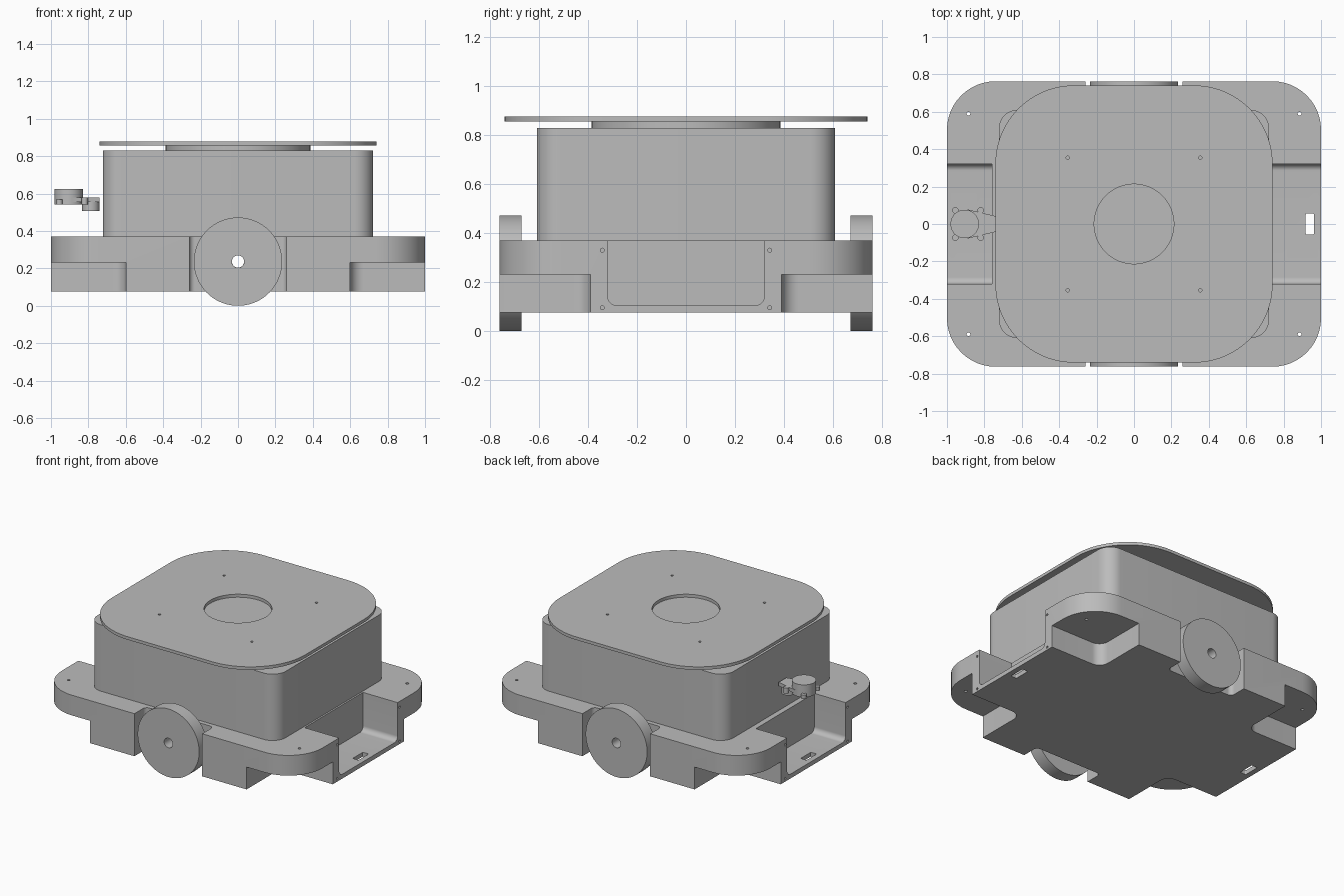
import bpy, bmesh, math
from mathutils import Vector

cube = bpy.data.objects.get("Cube")
if cube:
    bpy.data.objects.remove(cube, do_unlink=True)

grey = bpy.data.materials.new("plain grey")
grey.use_nodes = True
grey.diffuse_color = (0.5, 0.5, 0.5, 1)
grey.node_tree.nodes["Principled BSDF"].inputs["Base Color"].default_value = (0.5, 0.5, 0.5, 1)


def rounded(u0, u1, v0, v1, r, n=12):
    """Rounded rectangle profile, counter-clockwise."""
    pts = []
    corners = [(u1 - r, v1 - r), (u0 + r, v1 - r), (u0 + r, v0 + r), (u1 - r, v0 + r)]
    for k, (cu, cv) in enumerate(corners):
        for i in range(n + 1):
            a = math.pi / 2 * (k + i / n)
            pts.append((cu + r * math.cos(a), cv + r * math.sin(a)))
    return pts


def circle(u, v, r, n=64):
    return [(u + r * math.cos(2 * math.pi * i / n), v + r * math.sin(2 * math.pi * i / n))
            for i in range(n)]


def prism(name, pts, lo, hi, axis="z"):
    """Extrude a profile along an axis: z uses (x, y), y uses (x, z), x uses (y, z)."""
    place = {"z": lambda u, v, w: (u, v, w),
             "y": lambda u, v, w: (u, w, v),
             "x": lambda u, v, w: (w, u, v)}[axis]
    bm = bmesh.new()
    face = bm.faces.new([bm.verts.new(place(u, v, lo)) for u, v in pts])
    new = bmesh.ops.extrude_face_region(bm, geom=[face])["geom"]
    bmesh.ops.translate(bm, verts=[g for g in new if isinstance(g, bmesh.types.BMVert)],
                        vec=Vector(place(0, 0, hi - lo)))
    bmesh.ops.recalc_face_normals(bm, faces=bm.faces)
    me = bpy.data.meshes.new(name)
    bm.to_mesh(me)
    bm.free()
    me.materials.append(grey)
    ob = bpy.data.objects.new(name, me)
    bpy.context.collection.objects.link(ob)
    return ob


def activate(ob):
    bpy.ops.object.select_all(action="DESELECT")
    ob.select_set(True)
    bpy.context.view_layer.objects.active = ob


def cut(ob, *prism_args):
    """Subtract a prism from a part."""
    cutter = prism("cutter", *prism_args)
    cutter.hide_render = True
    mod = ob.modifiers.new("cut", "BOOLEAN")
    mod.operation = "DIFFERENCE"
    mod.solver = "EXACT"
    mod.object = cutter
    activate(ob)
    bpy.ops.object.modifier_apply(modifier=mod.name)
    bpy.data.objects.remove(cutter, do_unlink=True)


SIDES = (-1, 1)
parts = []


def span(a, b, s):
    return tuple(sorted((a * s, b * s)))


# Chassis with caster notches, wheel wells, end trays and screw holes
base = prism("chassis", rounded(-1, 1, -0.763, 0.763, 0.26), 0.075, 0.37)
parts.append(base)
for sx in SIDES:
    for sy in SIDES:
        cut(base, rounded(*span(0.6, 1.3, sx), *span(0.39, 1.1, sy), 0.07), -0.1, 0.23)
        cut(base, circle(0.885 * sx, 0.59 * sy, 0.01, 16), 0.1, 0.5)
for sy in SIDES:
    cut(base, rounded(-0.26, 0.26, *span(0.64, 1.0, sy), 0.03), -0.1, 0.6)
for sx, inner in ((-1, 0.76), (1, 0.735)):
    cut(base, rounded(-0.32, 0.32, 0.105, 0.7, 0.035), *span(inner, 1.2, sx), "x")
    cut(base, rounded(*span(0.918, 0.963, sx), -0.056, 0.056, 0.006), 0.0, 0.2)
    for y in (-0.342, 0.342):
        for z in (0.095, 0.33):
            cut(base, circle(y, z, 0.008, 12), *span(0.98, 1.1, sx), "x")
cut(base, circle(0, 0.237, 0.033, 32), -1, 1, "y")

# Upper housing
parts.append(prism("housing", rounded(-0.723, 0.723, -0.61, 0.61, 0.1), 0.368, 0.83))

# Round spacer under the top plate
parts.append(prism("spacer", circle(0, 0, 0.387, 96), 0.828, 0.856))

# Top plate with central opening and four screw holes
plate = prism("top_plate", rounded(-0.741, 0.741, -0.741, 0.741, 0.42, 24), 0.856, 0.877)
parts.append(plate)
cut(plate, circle(0, 0, 0.213, 96), 0.8, 0.95)
for sx in SIDES:
    for sy in SIDES:
        cut(plate, circle(0.354 * sx, 0.354 * sy, 0.009, 16), 0.8, 0.95)

# Drive wheels with axle bores
for sy, name in ((-1, "front_wheel"), (1, "back_wheel")):
    wheel = prism(name, circle(0, 0.236, 0.236, 96), *span(0.672, 0.762, sy), "y")
    cut(wheel, circle(0, 0.236, 0.033, 32), *span(0.5, 1, sy), "y")
    parts.append(wheel)

# Scanner: turret, tapered mount, motor and feet
parts.append(prism("scanner_turret", circle(-0.905, 0, 0.076), 0.54, 0.625))
parts.append(prism("scanner_mount",
                   [(-0.89, -0.078), (-0.74, -0.042), (-0.74, 0.042), (-0.89, 0.078)],
                   0.555, 0.58))
parts.append(prism("scanner_motor", circle(-0.787, 0, 0.046), 0.506, 0.578))
for sy in SIDES:
    for x, z0, z1 in ((-0.955, 0.54, 0.567), (-0.82, 0.54, 0.58)):
        parts.append(prism("scanner_foot", circle(x, 0.073 * sy, 0.017, 20), z0, z1))

for ob in parts:
    activate(ob)
    bpy.ops.object.shade_smooth_by_angle(angle=math.radians(30))
